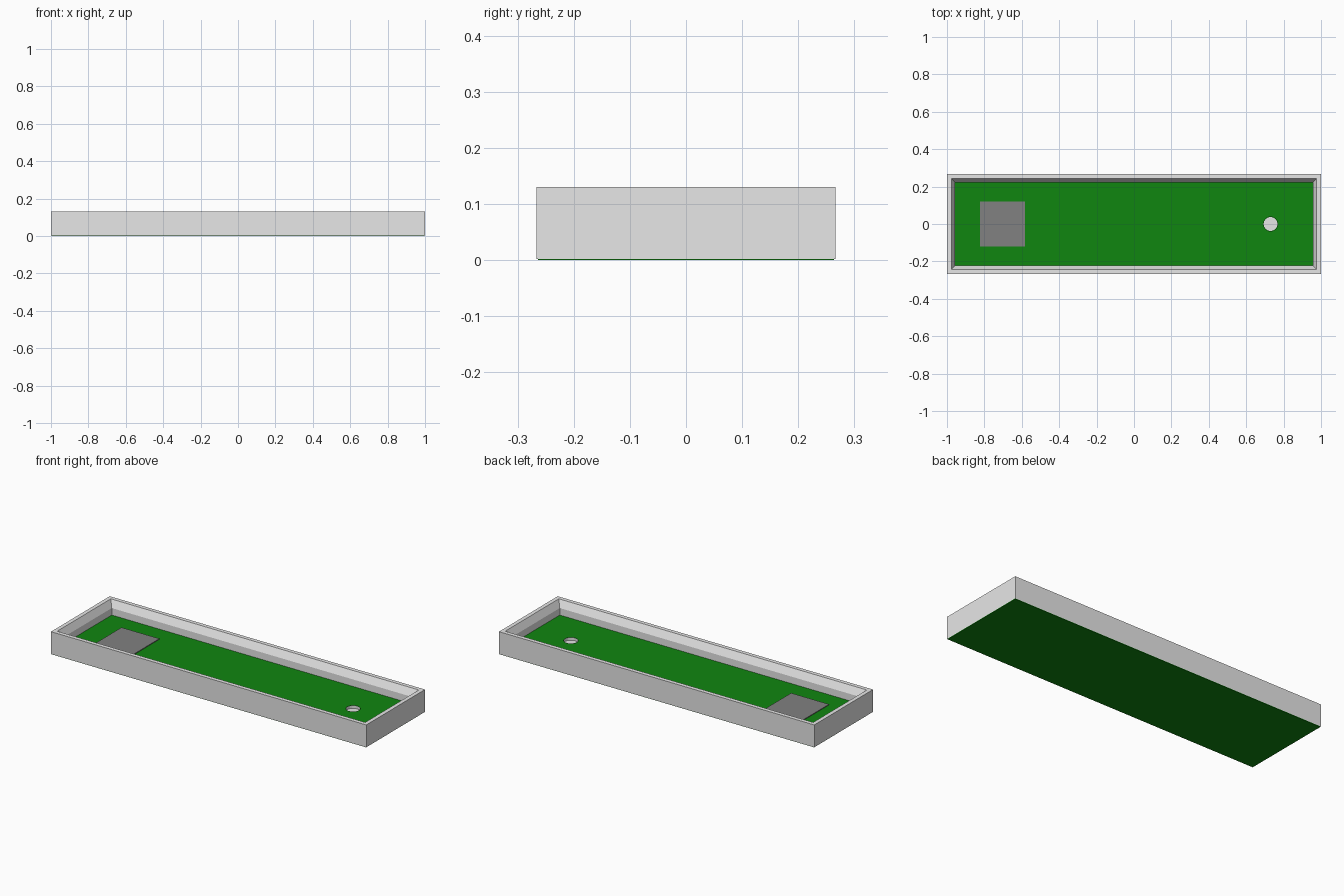
import bpy, bmesh, math

if "Cube" in bpy.data.objects:
    bpy.data.objects.remove(bpy.data.objects["Cube"])


def material(name, rgb):
    m = bpy.data.materials.new(name)
    m.diffuse_color = (*rgb, 1)
    m.use_nodes = True
    m.node_tree.nodes["Principled BSDF"].inputs["Base Color"].default_value = m.diffuse_color
    return m


GREY = material("light grey", (0.8, 0.8, 0.8))
GREEN = material("turf green", (0.005, 0.24, 0.005))
DARK = material("mat grey", (0.22, 0.22, 0.22))

HX, HY, TOP, FLOOR = 1.0, 0.266, 0.13, 0.05
CUP_X, CUP_R, CUP_Z = 0.73, 0.038, 0.034
SIDES = 24


def finish(bm, name, mat):
    bmesh.ops.recalc_face_normals(bm, faces=bm.faces)
    me = bpy.data.meshes.new(name)
    bm.to_mesh(me)
    bm.free()
    me.materials.append(mat)
    ob = bpy.data.objects.new(name, me)
    bpy.context.collection.objects.link(ob)
    return ob


def box(name, x0, x1, y0, y1, z0, z1, mat):
    bm = bmesh.new()
    bmesh.ops.create_cube(bm, size=1)
    for v in bm.verts:
        v.co = ((x0 + x1) / 2 + v.co.x * (x1 - x0),
                (y0 + y1) / 2 + v.co.y * (y1 - y0),
                (z0 + z1) / 2 + v.co.z * (z1 - z0))
    return finish(bm, name, mat)


# Border: profile (inset, height) swept round the rectangle with mitred corners
bm = bmesh.new()
profile = [(0, 0.002), (0, TOP), (0.023, TOP), (0.043, 0.09), (0.043, FLOOR - 0.01)]
corners = [(-1, -1), (1, -1), (1, 1), (-1, 1)]
rings = [[bm.verts.new((sx * (HX - i), sy * (HY - i), z)) for sx, sy in corners]
         for i, z in profile]
for a, b in zip(rings, rings[1:]):
    for k in range(4):
        n = (k + 1) % 4
        bm.faces.new((a[k], a[n], b[n], b[k]))
finish(bm, "border_wall", GREY)

# Turf bed with the round cup opening cut into its top
turf = box("turf_bed", -HX + 0.002, HX - 0.002, -HY + 0.002, HY - 0.002, 0, FLOOR, GREEN)
bm = bmesh.new()
bmesh.ops.create_cone(bm, cap_ends=True, segments=SIDES, radius1=CUP_R, radius2=CUP_R, depth=0.06)
bmesh.ops.translate(bm, verts=bm.verts, vec=(CUP_X, 0, CUP_Z + 0.029))
cutter = finish(bm, "cup_cutter", GREY)
cutter.hide_render = True
cutter.hide_viewport = True
cut = turf.modifiers.new("cup", 'BOOLEAN')
cut.object = cutter
cut.operation = 'DIFFERENCE'
cut.solver = 'EXACT'

# Cup lining: open cylinder with a floor, just inside the opening
bm = bmesh.new()
r = CUP_R - 0.001
lo, hi = [[bm.verts.new((CUP_X + r * math.cos(2 * math.pi * k / SIDES),
                         r * math.sin(2 * math.pi * k / SIDES), z))
           for k in range(SIDES)] for z in (CUP_Z, FLOOR)]
bm.faces.new(lo)
for k in range(SIDES):
    n = (k + 1) % SIDES
    bm.faces.new((lo[k], lo[n], hi[n], hi[k]))
finish(bm, "cup_lining", GREY)

# Tee mat
box("tee_mat", -0.823, -0.583, -0.12, 0.12, FLOOR - 0.002, FLOOR + 0.004, DARK)
